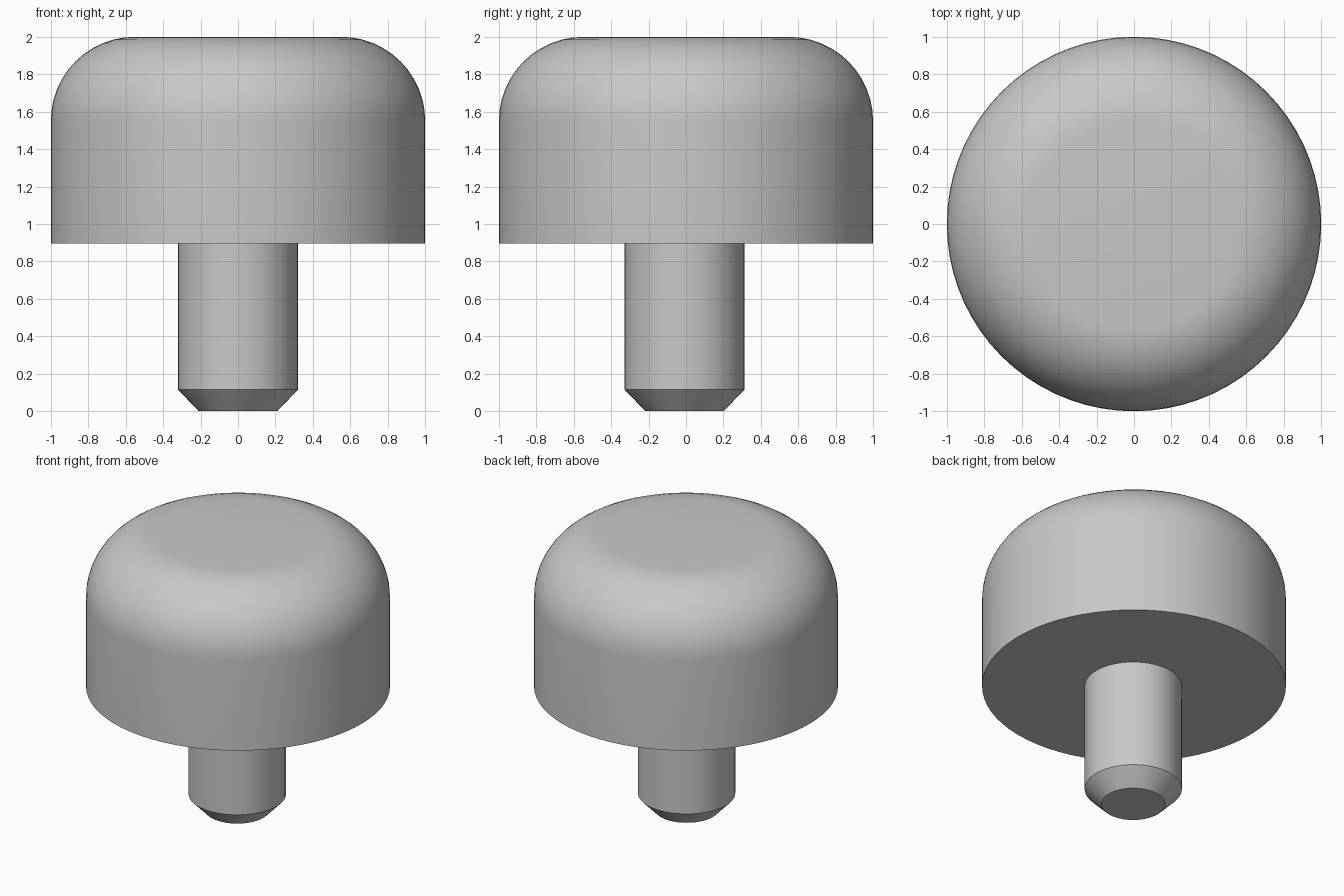
import bpy, bmesh, math

cube = bpy.data.objects.get("Cube")
if cube:
    bpy.data.objects.remove(cube, do_unlink=True)

# Single plain grey
grey = bpy.data.materials.new("plain_grey")
grey.use_nodes = True
colour = (0.58, 0.58, 0.58, 1.0)
grey.diffuse_color = colour
grey.node_tree.nodes["Principled BSDF"].inputs["Base Color"].default_value = colour


def lathe(name, profile, steps, location=(0, 0, 0)):
    """Turn a (radius, height) profile around z into a solid."""
    bm = bmesh.new()
    verts = [bm.verts.new((r, 0, z)) for r, z in profile]
    edges = [bm.edges.new(pair) for pair in zip(verts, verts[1:])]
    bmesh.ops.spin(bm, geom=verts + edges, cent=(0, 0, 0), axis=(0, 0, 1),
                   angle=math.tau, steps=steps)
    bmesh.ops.remove_doubles(bm, verts=bm.verts, dist=0.0001)
    # Close the flat ends
    bmesh.ops.holes_fill(bm, edges=[e for e in bm.edges if e.is_boundary], sides=0)
    bmesh.ops.recalc_face_normals(bm, faces=bm.faces)
    mesh = bpy.data.meshes.new(name)
    bm.to_mesh(mesh)
    bm.free()
    mesh.materials.append(grey)
    obj = bpy.data.objects.new(name, mesh)
    obj.location = location
    bpy.context.collection.objects.link(obj)
    bpy.ops.object.select_all(action='DESELECT')
    obj.select_set(True)
    bpy.context.view_layer.objects.active = obj
    bpy.ops.object.shade_smooth_by_angle(angle=math.radians(30))
    return obj


# Wide head with a rounded upper rim
rim = 0.45
arc = [math.radians(90 * i / 12) for i in range(13)]
head = [(1, 0.895)] + [(1 - rim + rim * math.cos(a), 2 - rim + rim * math.sin(a))
                       for a in arc]
lathe("head", head, 72)

# Stem with a chamfered tip, set slightly towards the front
lathe("stem", [(0.21, 0), (0.32, 0.115), (0.32, 0.91)], 48, (0, -0.008, 0))
